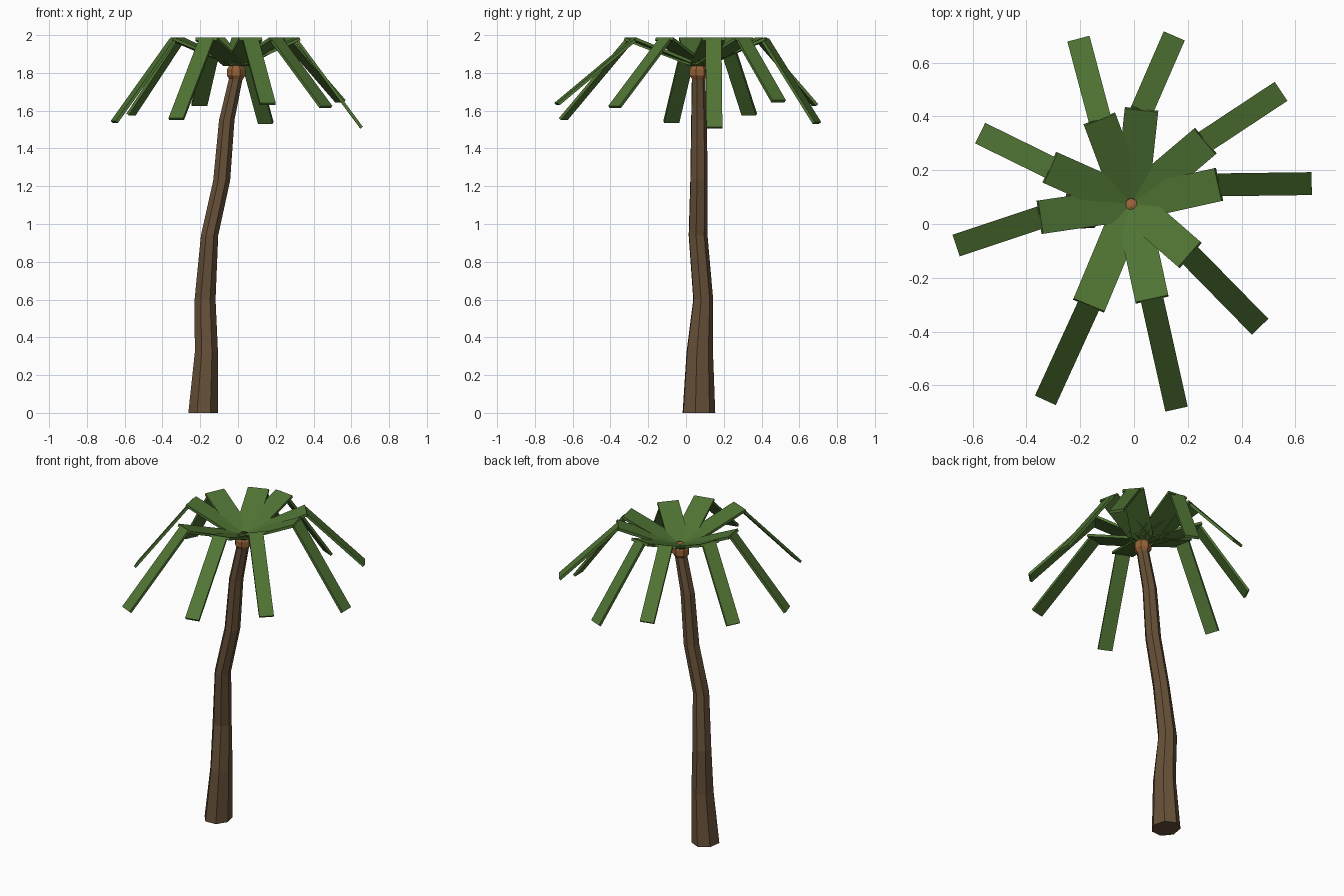
import bpy, bmesh, math
from mathutils import Vector

if "Cube" in bpy.data.objects:
    bpy.data.objects.remove(bpy.data.objects["Cube"])


def material(name, rgb):
    m = bpy.data.materials.new(name)
    m.diffuse_color = (*rgb, 1)
    m.use_nodes = True
    m.node_tree.nodes["Principled BSDF"].inputs["Base Color"].default_value = m.diffuse_color
    return m


bark = material("bark brown", (0.135, 0.082, 0.040))
nut = material("bud orange brown", (0.30, 0.122, 0.040))
leaf = material("palm green", (0.080, 0.175, 0.034))


def finish(bm, name, mat):
    bmesh.ops.recalc_face_normals(bm, faces=bm.faces[:])
    me = bpy.data.meshes.new(name)
    bm.to_mesh(me)
    bm.free()
    me.materials.append(mat)
    ob = bpy.data.objects.new(name, me)
    bpy.context.collection.objects.link(ob)
    return ob


# Trunk: seven-sided rings (x, y, z, x radius, y radius) along a bent path
RINGS = [(-0.185, 0.065, 0, 0.081, 0.090), (-0.168, 0.070, 0.32, 0.063, 0.073),
         (-0.175, 0.089, 0.60, 0.057, 0.055), (-0.151, 0.062, 0.94, 0.047, 0.052),
         (-0.087, 0.067, 1.23, 0.046, 0.048), (-0.060, 0.067, 1.55, 0.042, 0.043),
         (-0.010, 0.065, 1.78, 0.037, 0.037)]
N = 7
bm = bmesh.new()
loops = []
for x, y, z, rx, ry in RINGS:
    angles = [math.radians(28.6) + math.tau * i / N for i in range(N)]
    loops.append([bm.verts.new((x + rx * math.sin(a), y - ry * math.cos(a), z)) for a in angles])
for a, b in zip(loops, loops[1:]):
    for i in range(N):
        j = (i + 1) % N
        bm.faces.new((a[i], a[j], b[j], b[i]))
bm.faces.new(loops[0])
bm.faces.new(loops[-1])
finish(bm, "trunk", bark)

# Bud joining trunk and fronds
bm = bmesh.new()
bmesh.ops.create_uvsphere(bm, u_segments=7, v_segments=5, radius=0.053)
bmesh.ops.translate(bm, verts=bm.verts[:], vec=(-0.010, 0.065, 1.802))
finish(bm, "crown_bud", nut)


# Fronds: a wide rising plate and a narrow drooping plate
def plate(bm, start, end, width, thick):
    d = (end - start).normalized()
    side = Vector((-d.y, d.x, 0)).normalized() * width / 2
    up = d.cross(side).normalized() * thick / 2
    ends = [[bm.verts.new(p + s * side + u * up)
             for s, u in ((-1, -1), (1, -1), (1, 1), (-1, 1))] for p in (start, end)]
    a, b = ends
    for i in range(4):
        j = (i + 1) % 4
        bm.faces.new((a[i], a[j], b[j], b[i]))
    bm.faces.new(a)
    bm.faces.new(b)


# bend x, y and tip x, y, z of each frond
FRONDS = [(-0.128, 0.390, -0.205, 0.683, 1.63), (0.028, 0.425, 0.147, 0.693, 1.535),
          (0.265, 0.308, 0.542, 0.490, 1.65), (0.315, 0.147, 0.654, 0.150, 1.51),
          (0.208, -0.115, 0.465, -0.378, 1.62), (0.067, -0.280, 0.157, -0.683, 1.635),
          (-0.168, -0.303, -0.327, -0.650, 1.555), (-0.350, 0.025, -0.655, -0.078, 1.54),
          (-0.312, 0.210, -0.566, 0.335, 1.58)]
root = Vector((-0.010, 0.075, 1.835))
for k, (bx, by, tx, ty, tz) in enumerate(FRONDS, 1):
    bm = bmesh.new()
    bend = Vector((bx, by, 1.98))
    inward = (bend - root).normalized()
    plate(bm, root + inward * 0.025, bend, 0.125, 0.016)
    plate(bm, bend - inward * 0.008, Vector((tx, ty, tz)), 0.085, 0.016)
    finish(bm, f"frond_{k}", leaf)
